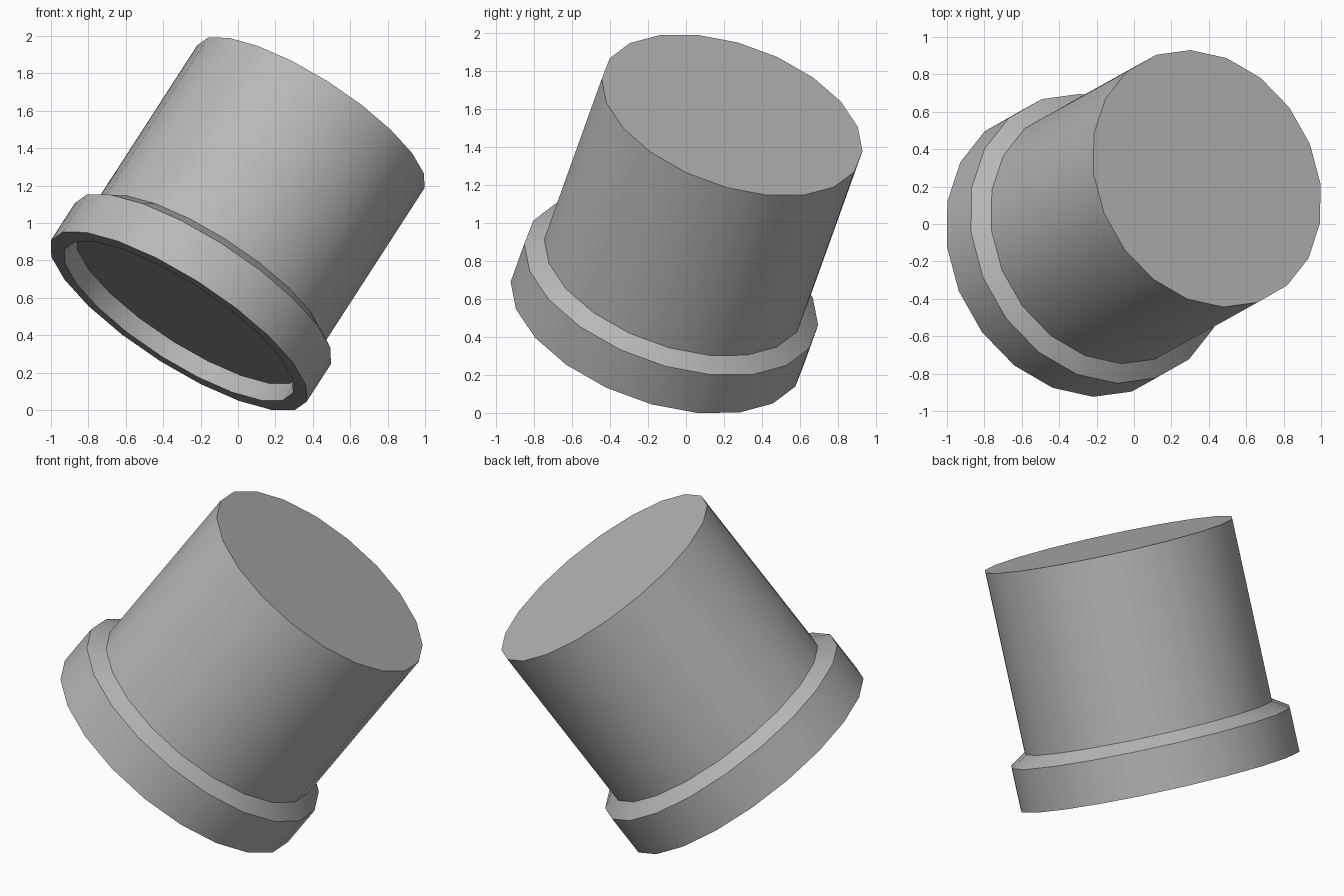
import bpy, bmesh, math
from mathutils import Vector, Matrix

if "Cube" in bpy.data.objects:
    bpy.data.objects.remove(bpy.data.objects["Cube"])

SIDES = 20

# Tilted frame: u and v span the discs, n is the cap's axis
n = Vector((0.52, 0.289, 0.804)).normalized()
u = Vector((0.607, -0.029, -0.382))
u = (u - n * u.dot(n)).normalized()
v = n.cross(u)
base = Vector((-0.317, -0.15, 0.477))
frame = Matrix.Translation(base) @ Matrix((u, v, n)).transposed().to_4x4()

# Profile (radius, height): recess floor, lip, flange, chamfer, body, top
profile = [(0.705, 0.10), (0.722, 0.0), (0.809, 0.0), (0.809, 0.25),
           (0.718, 0.31), (0.718, 1.36)]


def lathe(name, points, sides):
    bm = bmesh.new()
    rings = []
    for r, h in points:
        rings.append([bm.verts.new((r * math.cos(2 * math.pi * i / sides),
                                    r * math.sin(2 * math.pi * i / sides), h))
                      for i in range(sides)])
    for a, b in zip(rings, rings[1:]):
        for i in range(sides):
            j = (i + 1) % sides
            bm.faces.new((a[i], a[j], b[j], b[i]))
    bm.faces.new(rings[0][::-1])
    bm.faces.new(rings[-1])
    bmesh.ops.recalc_face_normals(bm, faces=bm.faces)
    mesh = bpy.data.meshes.new(name)
    bm.to_mesh(mesh)
    bm.free()
    obj = bpy.data.objects.new(name, mesh)
    bpy.context.collection.objects.link(obj)
    return obj


# Flanged cap with a shallow recess underneath
cap = lathe("flanged_cap", profile, SIDES)
cap.data.transform(frame)

# Stand exactly on the ground
low = min(p.co.z for p in cap.data.vertices)
cap.data.transform(Matrix.Translation((0, 0, -low)))

# Darker grey
grey = bpy.data.materials.new("dark_grey")
grey.diffuse_color = (0.48, 0.48, 0.48, 1.0)
grey.use_nodes = True
grey.node_tree.nodes["Principled BSDF"].inputs["Base Color"].default_value = grey.diffuse_color
cap.data.materials.append(grey)

bpy.context.view_layer.objects.active = cap
cap.select_set(True)
bpy.ops.object.shade_smooth_by_angle(angle=math.radians(30))
